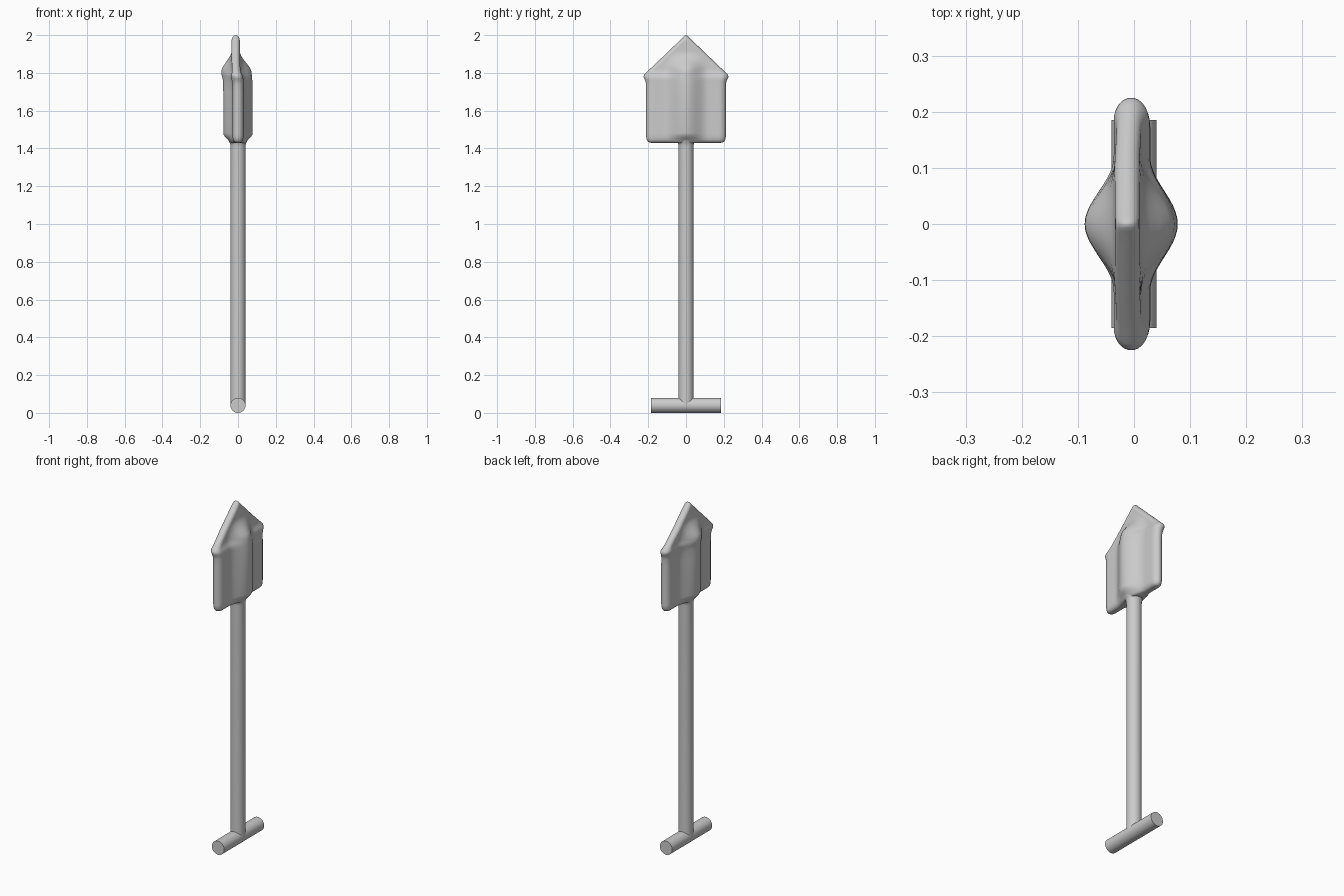
import bpy, bmesh, math


def loft(name, rings):
    """Skin a stack of equal-length closed rings and cap both ends."""
    bm = bmesh.new()
    rows = [[bm.verts.new(p) for p in ring] for ring in rings]
    n = len(rows[0])
    for a, b in zip(rows, rows[1:]):
        for i in range(n):
            j = (i + 1) % n
            bm.faces.new((a[i], a[j], b[j], b[i]))
    bm.faces.new(rows[0][::-1])
    bm.faces.new(rows[-1])
    bmesh.ops.recalc_face_normals(bm, faces=bm.faces)
    mesh = bpy.data.meshes.new(name)
    bm.to_mesh(mesh)
    bm.free()
    ob = bpy.data.objects.new(name, mesh)
    bpy.context.collection.objects.link(ob)
    bpy.ops.object.select_all(action='DESELECT')
    bpy.context.view_layer.objects.active = ob
    ob.select_set(True)
    bpy.ops.object.shade_smooth_by_angle(angle=math.radians(40))
    return ob


def circle(r, n=40):
    return [(r * math.cos(2 * math.pi * i / n), r * math.sin(2 * math.pi * i / n))
            for i in range(n)]


# Grip across the bottom, and the shaft flaring into the blade socket
loft("grip", [[(x, y, z + 0.04) for x, z in circle(0.04)] for y in (-0.185, 0.185)])
shaft_profile = [(0.04, 0.04), (0.04, 1.405), (0.041, 1.42), (0.045, 1.432), (0.054, 1.45)]
loft("shaft", [[(x, y, z) for x, y in circle(r)] for r, z in shaft_profile])


def blade_ring(z, w, t, bulge, c):
    """Flat plate with round edges and a raised central spine on both faces."""
    e = min(w * 0.95, t * 1.3)
    side = []
    for i in range(9):
        a = math.pi / 2 * (1 - i / 8)
        side.append((-(w - e) - e * math.sin(a), t * math.cos(a)))
    side += [((w - e) * (i / 16 - 1), t) for i in range(1, 32)]
    side += [(-y, h) for y, h in reversed(side[:9])]

    def half(y, h):
        hump = 0.5 * (1 + math.cos(math.pi * y / 0.12)) if abs(y) < 0.12 else 0
        return h + bulge * hump
    front = [(c + half(y, h), y, z) for y, h in side]
    back = [(c - half(y, h), y, z) for y, h in reversed(side[1:-1])]
    return front + back


# Blade stations: height, half width, plate half thickness, spine height, x shift
stations = [
    (1.430, 0.186, 0.010, 0.030, 0), (1.434, 0.199, 0.019, 0.025, 0),
    (1.442, 0.206, 0.025, 0.024, 0), (1.455, 0.210, 0.028, 0.034, 0),
    (1.470, 0.211, 0.029, 0.046, 0), (1.482, 0.211, 0.029, 0.049, 0),
    (1.70, 0.211, 0.029, 0.049, 0), (1.740, 0.212, 0.029, 0.049, -0.001),
    (1.755, 0.214, 0.030, 0.048, -0.002), (1.768, 0.220, 0.031, 0.047, -0.003),
    (1.780, 0.225, 0.031, 0.048, -0.005), (1.790, 0.222, 0.029, 0.051, -0.007),
    (1.800, 0.213, 0.025, 0.055, -0.008), (1.815, 0.197, 0.022, 0.056, -0.009),
    (1.828, 0.183, 0.022, 0.051, -0.010), (1.850, 0.160, 0.022, 0.035, -0.011),
    (1.870, 0.139, 0.022, 0.020, -0.012), (1.888, 0.120, 0.022, 0.008, -0.012),
    (1.905, 0.102, 0.022, 0.001, -0.012), (1.920, 0.087, 0.022, 0, -0.012),
    (1.960, 0.045, 0.022, 0, -0.012), (1.978, 0.026, 0.021, 0, -0.012),
    (1.990, 0.014, 0.017, 0, -0.012), (1.997, 0.007, 0.010, 0, -0.012),
    (2.000, 0.002, 0.002, 0, -0.012)]
loft("blade", [blade_ring(*s) for s in stations])
